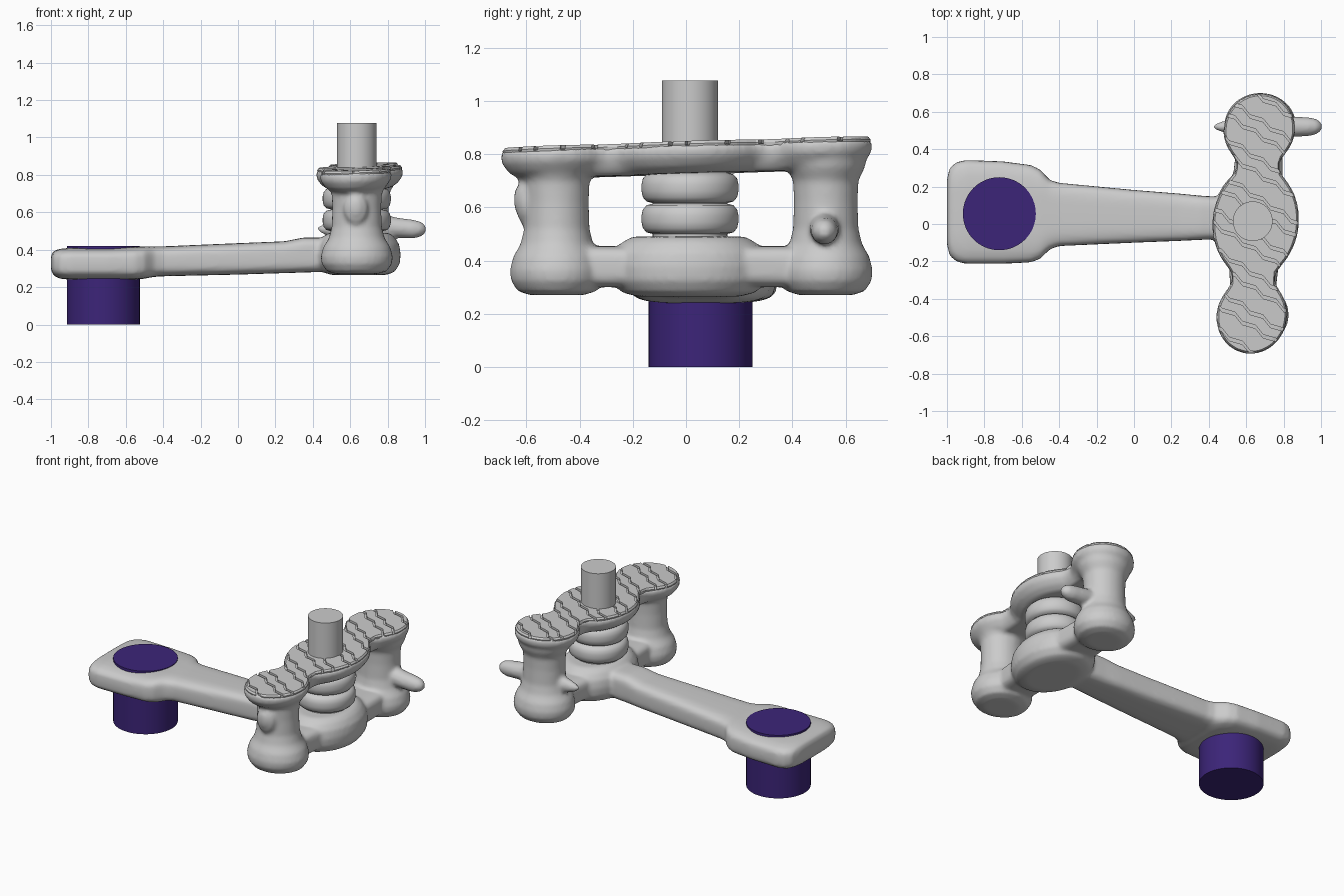
import bpy, bmesh, math
from math import sin, cos, pi

if "Cube" in bpy.data.objects:
    bpy.data.objects.remove(bpy.data.objects["Cube"])


def loft(bm, rings):
    """Skin a list of closed rings and cap both ends."""
    vs = [[bm.verts.new(p) for p in r] for r in rings]
    n = len(vs[0])
    for a, b in zip(vs, vs[1:]):
        for i in range(n):
            j = (i + 1) % n
            bm.faces.new((a[i], a[j], b[j], b[i]))
    bm.faces.new(vs[0][::-1])
    bm.faces.new(vs[-1])


def lathe(bm, cx, cy, profile, sx=1, sy=1, n=48):
    loft(bm, [[(cx + r * sx * cos(2 * pi * i / n), cy + r * sy * sin(2 * pi * i / n), z)
               for i in range(n)] for r, z in profile])


def beam(bm, sections, axis='x', power=4, n=32):
    """Rounded bar: sections are (position, side min, side max, z min, z max)."""
    rings = []
    for p, a0, a1, z0, z1 in sections:
        ring = []
        for i in range(n):
            c, s = cos(2 * pi * i / n), sin(2 * pi * i / n)
            u = (a0 + a1) / 2 + (a1 - a0) / 2 * math.copysign(abs(c) ** (2 / power), c)
            w = (z0 + z1) / 2 + (z1 - z0) / 2 * math.copysign(abs(s) ** (2 / power), s)
            ring.append((p, u, w) if axis == 'x' else (u, p, w))
        rings.append(ring)
    loft(bm, rings)


def tilt(x, y):
    return 0.03 * y + 0.03 * (x - 0.65)


def lobed(inset, z, n=56):
    """Three-lobed outline of the upper plate."""
    lobes = [(-0.495, 0.19, 0.20), (0.01, 0.232, 0.295), (0.508, 0.192, 0.192)]
    lo, hi = -0.695 + inset, 0.70 - inset
    right, left = [], []
    for i in range(n + 1):
        y = (lo + hi) / 2 - (hi - lo) / 2 * cos(pi * (i + 0.3) / (n + 0.6))
        total = 0
        for c, rx, ry in lobes:
            d = 1 - ((y - c) / (ry - inset)) ** 2
            if d > 0:
                total += ((rx - inset) * math.sqrt(d)) ** 6
        if abs(y) < 0.5:
            total += (0.115 - inset * 0.5) ** 6
        w, cx = total ** (1 / 6), 0.65 + 0.04 * y
        right.append((cx + w, y, z + tilt(cx + w, y)))
        left.append((cx - w, y, z + tilt(cx - w, y)))
    return right + left[::-1]


def finish(bm, name, color=None):
    bmesh.ops.recalc_face_normals(bm, faces=bm.faces[:])
    me = bpy.data.meshes.new(name)
    bm.to_mesh(me)
    bm.free()
    ob = bpy.data.objects.new(name, me)
    bpy.context.collection.objects.link(ob)
    if color:
        mat = bpy.data.materials.new(name)
        mat.diffuse_color = color
        mat.use_nodes = True
        mat.node_tree.nodes["Principled BSDF"].inputs["Base Color"].default_value = mat.diffuse_color
        me.materials.append(mat)
    return ob


def activate(ob):
    bpy.ops.object.select_all(action='DESELECT')
    ob.select_set(True)
    bpy.context.view_layer.objects.active = ob


def smooth(ob, angle=35):
    activate(ob)
    bpy.ops.object.shade_smooth_by_angle(angle=math.radians(angle))


# Fused crank body
bm = bmesh.new()
# Arm with square pad
beam(bm, [(-1.0, -.11, .24, .29, .37), (-.985, -.17, .30, .26, .395),
          (-.95, -.20, .33, .245, .405), (-.9, -.213, .342, .24, .41),
          (-.7, -.213, .335, .24, .41), (-.55, -.205, .315, .24, .415),
          (-.5, -.185, .29, .245, .418), (-.45, -.135, .235, .255, .418),
          (-.4, -.118, .22, .258, .418), (0, -.10, .182, .267, .435),
          (.25, -.09, .162, .275, .445), (.35, -.085, .152, .278, .465),
          (.7, -.07, .13, .29, .465)])
# Lower hub
lathe(bm, 0.645, 0.01, [(.65, .265), (.85, .28), (.98, .325), (1.0, .38),
                        (.96, .43), (.85, .468), (.72, .49)], .225, .295)
# Lower cross bar
beam(bm, [(-.5, .52, .74, .30, .455), (0, .50, .80, .30, .455), (.52, .56, .79, .30, .455)], 'y')
# Posts with bulbous feet
foot = [(.10, .27), (.15, .285), (.176, .325), (.18, .365), (.167, .415),
        (.14, .46), (.125, .52), (.122, .62), (.125, .70), (.15, .75), (.16, .80)]
lathe(bm, 0.635, -0.485, foot, 1.07, 0.98)
lathe(bm, 0.675, 0.525, foot, 1.07, 0.98)
# Upper three-lobed plate
loft(bm, [lobed(.07, .725), lobed(.03, .75), lobed(.004, .785), lobed(0, .81), lobed(.004, .83)])
# Side peg and opposite spike
beam(bm, [(.7, .46, .58, .47, .60), (.85, .465, .575, .463, .572), (.94, .47, .57, .46, .56),
          (.98, .482, .56, .47, .55), (1.003, .50, .54, .49, .53)], power=2)
beam(bm, [(.425, .51, .53, .50, .525), (.46, .495, .545, .48, .54), (.6, .46, .58, .44, .58)], power=2)
# Small lump on front post
beam(bm, [(-.645, .61, .65, .60, .66), (-.62, .57, .69, .54, .70), (-.55, .55, .71, .52, .72)], 'y', 2)
body = finish(bm, "crank_body")
rm = body.modifiers.new("fuse", 'REMESH')
rm.mode = 'VOXEL'
rm.voxel_size = 0.013
rm.use_smooth_shade = True
sm = body.modifiers.new("soften", 'SMOOTH')
sm.factor = 0.5
sm.iterations = 4

# Grooved tread on the upper plate
bm = bmesh.new()
loft(bm, [lobed(.012, .80), lobed(.006, .832), lobed(.014, .843)])
tread = finish(bm, "tread_plate")

# Zigzag groove cutter
bm = bmesh.new()
for k in range(17):
    x, y, rings = 0.36, -0.60 + 0.105 * k, []
    for i in range(13):
        z = 0.843 + tilt(x, y)
        rings.append([(x, y - .009, z - .016), (x, y + .009, z - .016),
                      (x, y + .009, z + .05), (x, y - .009, z + .05)])
        dx, dy = ((.07, -.02), (.04, -.05))[(i + k) % 2]
        x, y = x + dx, y + dy
    loft(bm, rings)
cutter = finish(bm, "groove_cutter")
cutter.hide_render = True
cut = tread.modifiers.new("grooves", 'BOOLEAN')
cut.operation = 'DIFFERENCE'
cut.solver = 'EXACT'
cut.object = cutter
activate(tread)
bpy.ops.object.modifier_apply(modifier=cut.name)
bpy.data.objects.remove(cutter)

# Twin rounded collars around the shaft
bm = bmesh.new()
bead = [(.14, 0), (.163, .006), (.177, .022), (.182, .045), (.182, .07),
        (.177, .092), (.163, .108), (.14, .114)]
lathe(bm, 0.635, 0.015, [(.14, .45)] + [(r, z + b) for b in (.50, .616) for r, z in bead]
      + [(.14, .76)], n=64)
smooth(finish(bm, "shaft_collars"))

# Upright shaft
bm = bmesh.new()
lathe(bm, 0.635, 0.015, [(.106, .45), (.106, 1.077)])
smooth(finish(bm, "shaft"))

# Purple pedal pin
bm = bmesh.new()
lathe(bm, -0.72, 0.055, [(.195, 0), (.195, .42)], n=64)
smooth(finish(bm, "pedal_pin", (0.045, 0.018, 0.19, 1)))
